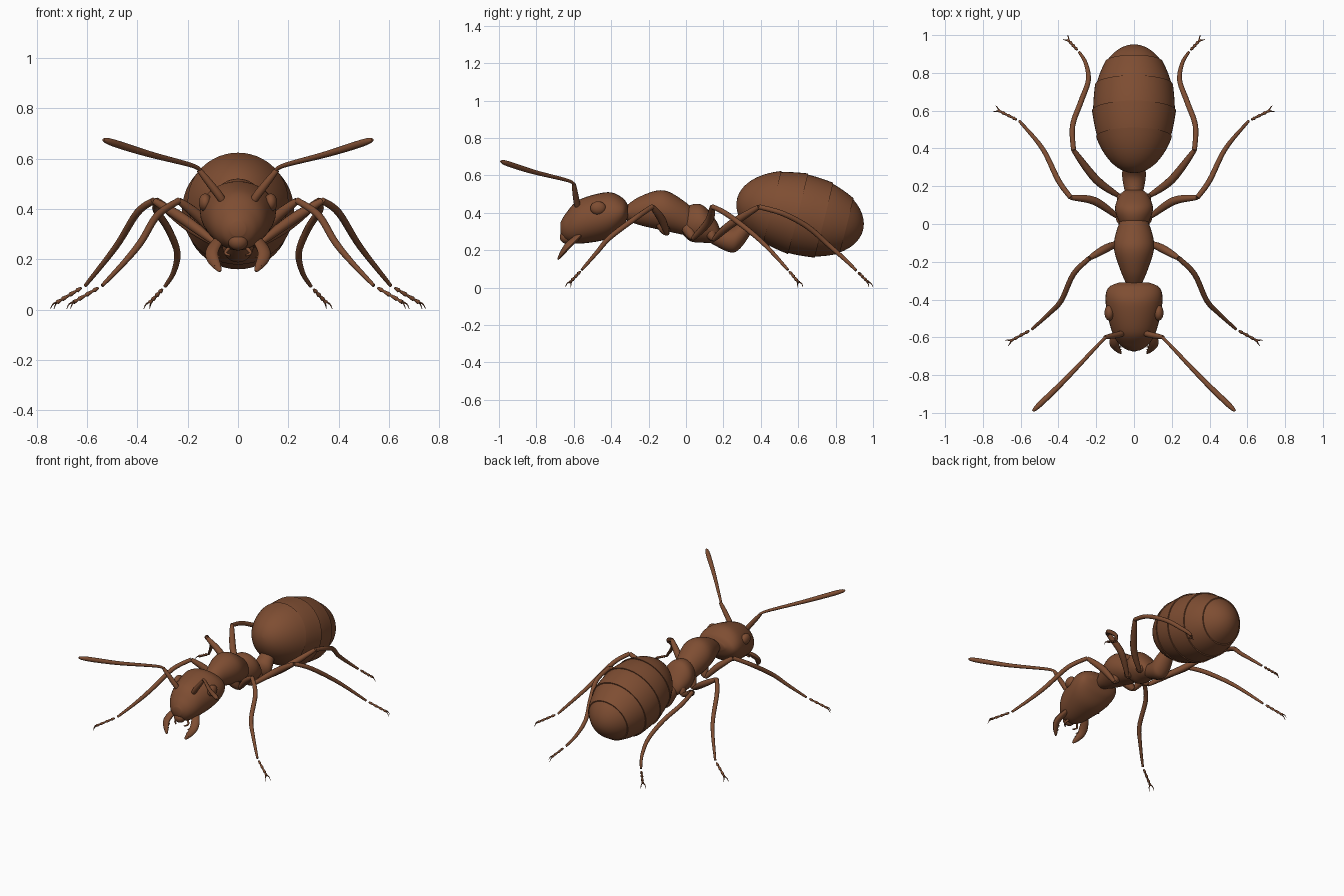
import bpy
import bmesh
from math import acos, cos, pi, radians, sin
from mathutils import Matrix, Vector

cube = bpy.data.objects.get("Cube")
if cube:
    bpy.data.objects.remove(cube, do_unlink=True)

brown = bpy.data.materials.new("chestnut brown")
brown.use_nodes = True
colour = (.21, .075, .032, 1)
brown.diffuse_color = colour
brown.node_tree.nodes["Principled BSDF"].inputs["Base Color"].default_value = colour


def finish(name, bm, mirror):
    """Turn a bmesh into a smooth object, mirrored across x when paired."""
    bmesh.ops.recalc_face_normals(bm, faces=bm.faces)
    mesh = bpy.data.meshes.new(name)
    bm.to_mesh(mesh)
    bm.free()
    mesh.materials.append(brown)
    obj = bpy.data.objects.new(name, mesh)
    bpy.context.collection.objects.link(obj)
    bpy.ops.object.select_all(action="DESELECT")
    obj.select_set(True)
    bpy.context.view_layer.objects.active = obj
    bpy.ops.object.shade_smooth_by_angle(angle=radians(45))
    if mirror:
        modifier = obj.modifiers.new("Mirror", "MIRROR")
        modifier.use_mirror_merge = False


def loft(name, rings, mirror=False):
    """Skin a list of point rings and cap both ends."""
    bm = bmesh.new()
    loops = [[bm.verts.new(point) for point in ring] for ring in rings]
    count = len(loops[0])
    for near, far in zip(loops, loops[1:]):
        for i in range(count):
            j = (i + 1) % count
            bm.faces.new((near[i], near[j], far[j], far[i]))
    bm.faces.new(loops[0])
    bm.faces.new(loops[-1])
    finish(name, bm, mirror)


def spline(rows, steps):
    """Smooth a list of number rows with a Catmull-Rom curve."""
    rows = [Vector(row) for row in rows]
    padded = [rows[0], *rows, rows[-1]]
    result = []
    for before, start, end, after in zip(padded, padded[1:], padded[2:], padded[3:]):
        leave, arrive = (end - before) / 2, (after - start) / 2
        for k in range(steps):
            t = k / steps
            result.append(start + leave * t + (3 * (end - start) - 2 * leave - arrive) * t ** 2
                          + (2 * (start - end) + leave + arrive) * t ** 3)
    return result + [rows[-1]]


def ellipse(centre, u, v, count):
    angles = [2 * pi * i / count for i in range(count)]
    return [centre + u * cos(angle) + v * sin(angle) for angle in angles]


def body(name, rows):
    """Loft from rows of y, bottom, top, half width."""
    rings = []
    for y, bottom, top, width in spline(rows, 7):
        centre = Vector((0, y, (bottom + top) / 2))
        rings.append(ellipse(centre, Vector((width, 0, 0)),
                             Vector((0, 0, (top - bottom) / 2)), 32))
    loft(name, rings)


def taper(start, bulge, end):
    """Radius rule: even taper with a swelling in the middle."""
    return lambda t: start + (end - start) * t + bulge * sin(pi * t)


def tube(name, points, radius, steps=6, sides=12, flat=1):
    """Paired tube along smoothed points, its radius given by a rule."""
    path = spline(points, steps)
    rings, turn, last = [], None, None
    for i, point in enumerate(path):
        way = (path[min(i + 1, len(path) - 1)] - path[max(i - 1, 0)]).normalized()
        turn = last.rotation_difference(way) @ turn if last else way.to_track_quat("Z", "Y")
        last = way
        r = radius(i / (len(path) - 1))
        rings.append(ellipse(point, turn @ Vector((r, 0, 0)),
                             turn @ Vector((0, r * flat, 0)), sides))
    loft(name, rings, True)


def ball(name, centre, size, mirror=False):
    bm = bmesh.new()
    place = Matrix.LocRotScale(Vector(centre), None, Vector(size))
    bmesh.ops.create_uvsphere(bm, u_segments=24, v_segments=14, radius=1, matrix=place)
    finish(name, bm, mirror)


# Head, tapering forward to the mouth
body("head", [(-.67, .29, .35, .03), (-.64, .25, .4, .075), (-.57, .235, .47, .117),
              (-.42, .26, .51, .15), (-.34, .32, .48, .138), (-.31, .38, .44, .08)])
ball("upper_lip", (0, -.64, .27), (.04, .035, .035))
ball("eye", (.13, -.47, .425), (.026, .042, .036), True)

# Thorax in two swellings, then the narrow waist
body("front_thorax", [(-.34, .37, .42, .03), (-.25, .335, .485, .07), (-.12, .305, .52, .107),
                      (0, .28, .455, .08), (.04, .28, .41, .05)])
body("rear_thorax", [(-.04, .31, .39, .04), (.02, .25, .44, .083), (.09, .24, .44, .1),
                     (.16, .24, .36, .07), (.185, .26, .3, .03)])
body("waist", [(.11, .25, .33, .035), (.23, .19, .315, .06), (.29, .21, .35, .06),
               (.36, .31, .4, .035)])

# Abdomen: tilted egg of overlapping plates
tilt = radians(14)
axis = Vector((0, cos(tilt), -sin(tilt)))
up = Vector((0, sin(tilt), cos(tilt)))
edges = [acos(1 - 2 * t) for t in (0, .28, .485, .69, .87, 1)]
rings = []
for start, end in zip(edges, edges[1:]):
    lip = .03 if end < 3 else 0
    for k in range(11):
        f = k / 10
        angle = start + (end - start) * f
        r = .216 * (max(sin(angle), .01) + lip * f ** 3)
        centre = Vector((0, .61, .392)) - axis * cos(angle) * .347
        rings.append(ellipse(centre, Vector((r, 0, 0)), up * r, 48))
loft("abdomen", rings)

# Antennae: short thick base and long clubbed whip
tube("antenna_base", [(.055, -.575, .42), (.08, -.585, .46), (.155, -.6, .555)],
     taper(.011, .006, .01))
tube("antenna_whip", [(.15, -.6, .555), (.19, -.64, .575), (.36, -.82, .62), (.535, -.99, .675)],
     lambda t: (.008 + .011 * t ** 2) * (1 - .7 * t ** 16), 10)

# Jaws with inner teeth, and small feelers beneath
tube("jaw", [(.075, -.57, .28), (.105, -.635, .22), (.07, -.685, .152)],
     taper(.02, .014, .006), flat=.6)
for i in range(3):
    root = Vector((.09, -.645 - .012 * i, .215 - .02 * i))
    tube("jaw_tooth", [root, root - Vector((.024, .008, .01))], taper(.01, 0, .001), 2, 6)
tube("mouth_feeler", [(.03, -.6, .25), (.05, -.62, .225), (.03, -.64, .215)],
     taper(.008, 0, .004))


def leg(side, hip, thigh, knee, shin, toe):
    """Hip, thigh, shin, beaded foot and claws; the shin ends at the ankle."""
    hip, knee, ankle, toe = Vector(hip), Vector(knee), Vector(shin[-1]), Vector(toe)
    root = Vector((hip.x / 2, hip.y - .03, hip.z + .06))
    tube(side + "_leg_hip", [root, hip], taper(.035, .006, .012))
    tube(side + "_leg_thigh", [hip, thigh, knee], taper(.011, .01, .012))
    tube(side + "_leg_shin", [knee, *shin], taper(.013, .004, .007))
    way = (toe - ankle).normalized()
    tube(side + "_leg_foot", [ankle + way * .02, toe], lambda t: .005 + .005 * (4 * t % 1), 24, 8)
    # Two fine claws spread from the foot tip
    across = way.cross(Vector((0, 0, 1))).normalized() * .012
    for spread in (-across, across):
        middle = toe + way * .012 + spread
        tip = middle + way * .012 + spread / 3
        tip.z = .002
        tube(side + "_leg_claw", [toe - way * .01, middle, tip], taper(.005, 0, .001), 3, 6)


leg("front", (.08, -.1, .285), (.15, -.13, .365), (.235, -.18, .433),
    [(.32, -.265, .375), (.385, -.405, .27), (.45, -.475, .19), (.54, -.557, .095)],
    (.655, -.62, .028))
leg("middle", (.085, .037, .262), (.21, .122, .355), (.335, .14, .433),
    [(.4, .23, .385), (.485, .4, .25), (.607, .545, .095)],
    (.72, .602, .028))
leg("hind", (.08, .148, .256), (.2, .235, .335), (.32, .39, .432),
    [(.325, .52, .395), (.28, .65, .325), (.242, .76, .23), (.255, .85, .15), (.29, .91, .092)],
    (.35, .975, .028))
